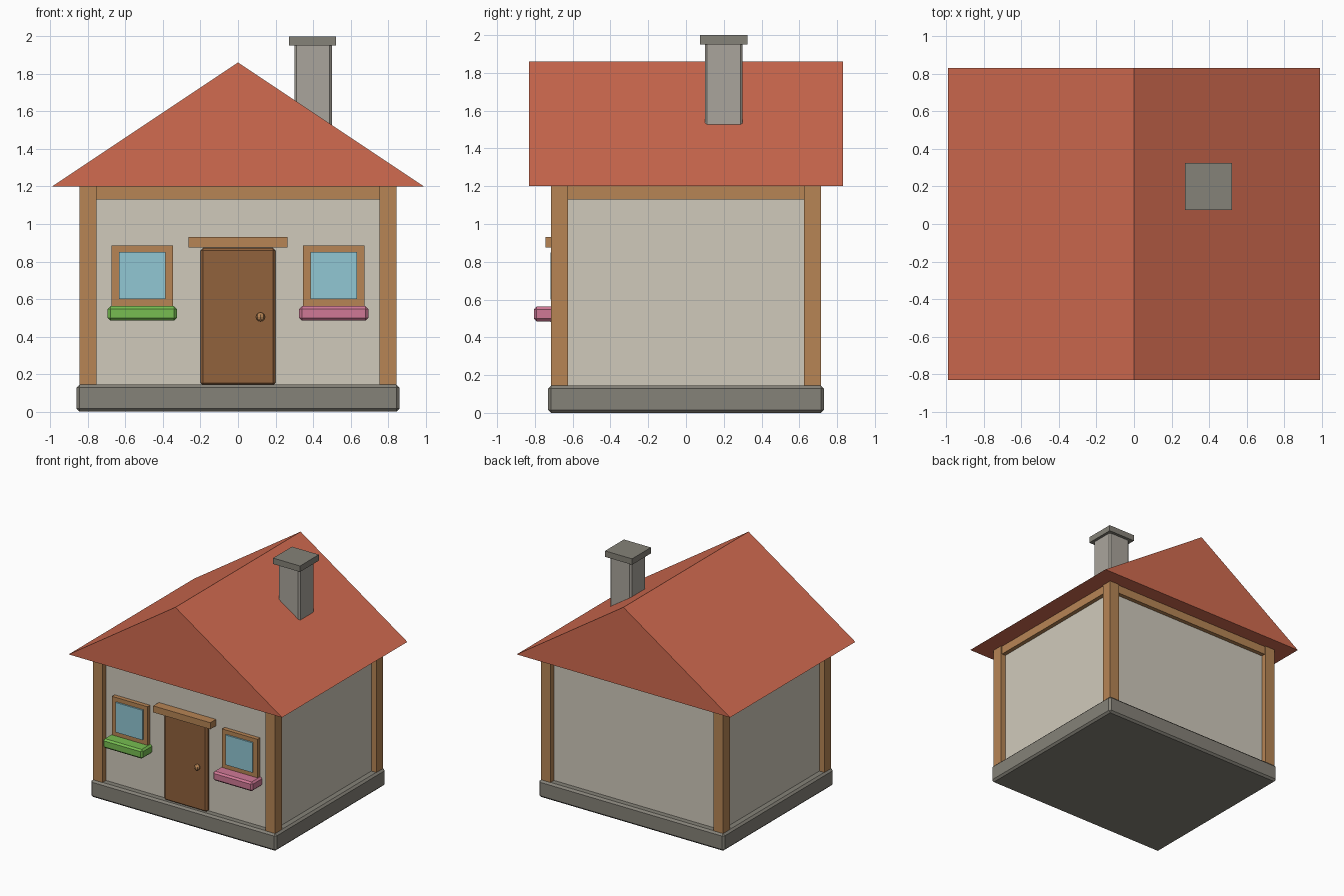
import bpy
import bmesh
from mathutils import Matrix, Vector

old = bpy.data.objects.get("Cube")
if old:
    bpy.data.objects.remove(old, do_unlink=True)


def material(name, r, g, b):
    mat = bpy.data.materials.new(name)
    mat.use_nodes = True
    mat.diffuse_color = (r, g, b, 1)
    mat.node_tree.nodes["Principled BSDF"].inputs["Base Color"].default_value = (r, g, b, 1)
    return mat


plaster = material("plaster", 0.63, 0.59, 0.50)
tiles = material("roof_red", 0.64, 0.147, 0.08)
timber = material("timber", 0.474, 0.235, 0.091)
door_wood = material("door_brown", 0.283, 0.122, 0.045)
stone = material("dark_stone", 0.235, 0.223, 0.188)
brick = material("light_stone", 0.402, 0.376, 0.332)
glass = material("glass_blue", 0.283, 0.571, 0.658)
green = material("planter_green", 0.184, 0.515, 0.083)
pink = material("planter_pink", 0.63, 0.191, 0.305)


def finish(bm, name, mat):
    bmesh.ops.recalc_face_normals(bm, faces=bm.faces)
    mesh = bpy.data.meshes.new(name)
    bm.to_mesh(mesh)
    bm.free()
    mesh.materials.append(mat)
    obj = bpy.data.objects.new(name, mesh)
    bpy.context.collection.objects.link(obj)
    return obj


def box(name, mat, xs, ys, zs, bevel=0):
    """Box between the given low and high limits on each axis."""
    lo, hi = Vector((xs[0], ys[0], zs[0])), Vector((xs[1], ys[1], zs[1]))
    bm = bmesh.new()
    bmesh.ops.create_cube(bm, size=1, matrix=Matrix.Translation((lo + hi) / 2)
                          @ Matrix.Diagonal((hi - lo).to_4d()))
    if bevel:
        bmesh.ops.bevel(bm, geom=bm.edges[:], offset=bevel, segments=1, affect='EDGES')
    return finish(bm, name, mat)


# Base and walls
WX, WY, EAVE = 0.80, 0.67, 1.20
box("foundation", stone, (-0.86, 0.86), (-0.73, 0.73), (0, 0.145), 0.016)
box("walls", plaster, (-WX, WX), (-WY, WY), (0.12, EAVE))

# Corner posts and the beams under the eaves
P, B = 0.045, 0.035
for sx, side in ((-1, "right"), (1, "left")):
    for sy, end in ((-1, "front"), (1, "back")):
        x, y = sx * WX, sy * WY
        box(f"{end}_{side}_post", timber, (x - P, x + P), (y - P, y + P), (0.12, EAVE))
    box(f"{side}_beam", timber, (sx * WX - B, sx * WX + B), (-WY, WY), (1.13, EAVE))
for sy, end in ((-1, "front"), (1, "back")):
    box(f"{end}_beam", timber, (-WX, WX), (sy * WY - B, sy * WY + B), (1.13, EAVE))

# Solid gable roof
bm = bmesh.new()
gable = bm.faces.new([bm.verts.new((x, -0.83, z))
                      for x, z in ((-0.99, EAVE), (0.99, EAVE), (0, 1.86))])
extruded = bmesh.ops.extrude_face_region(bm, geom=[gable], use_keep_orig=True)
bmesh.ops.translate(bm, vec=(0, 1.66, 0),
                    verts=[v for v in extruded["geom"] if isinstance(v, bmesh.types.BMVert)])
finish(bm, "roof", tiles)

# Chimney
box("chimney", brick, (0.30, 0.50), (0.10, 0.30), (1.30, 1.97), 0.012)
box("chimney_cap", stone, (0.273, 0.523), (0.075, 0.325), (1.95, 2.0))

# Door
box("door", door_wood, (-0.20, 0.20), (-0.70, -0.65), (0.14, 0.872), 0.014)
box("door_lintel", timber, (-0.265, 0.265), (-0.745, -0.65), (0.875, 0.93))
bm = bmesh.new()
bmesh.ops.create_uvsphere(bm, u_segments=8, v_segments=6, radius=0.024,
                          matrix=Matrix.Translation((0.12, -0.712, 0.505)))
finish(bm, "door_knob", timber)

# Windows with planters
for cx, side, colour in ((-0.51, "right", green), (0.51, "left", pink)):
    box(f"{side}_window_frame", timber, (cx - 0.165, cx + 0.165), (-0.705, -0.65), (0.55, 0.885))
    box(f"{side}_window_pane", glass, (cx - 0.125, cx + 0.125), (-0.718, -0.71 + 0.01), (0.60, 0.85))
    box(f"{side}_planter", colour, (cx - 0.184, cx + 0.184), (-0.805, -0.66), (0.485, 0.562), 0.014)
